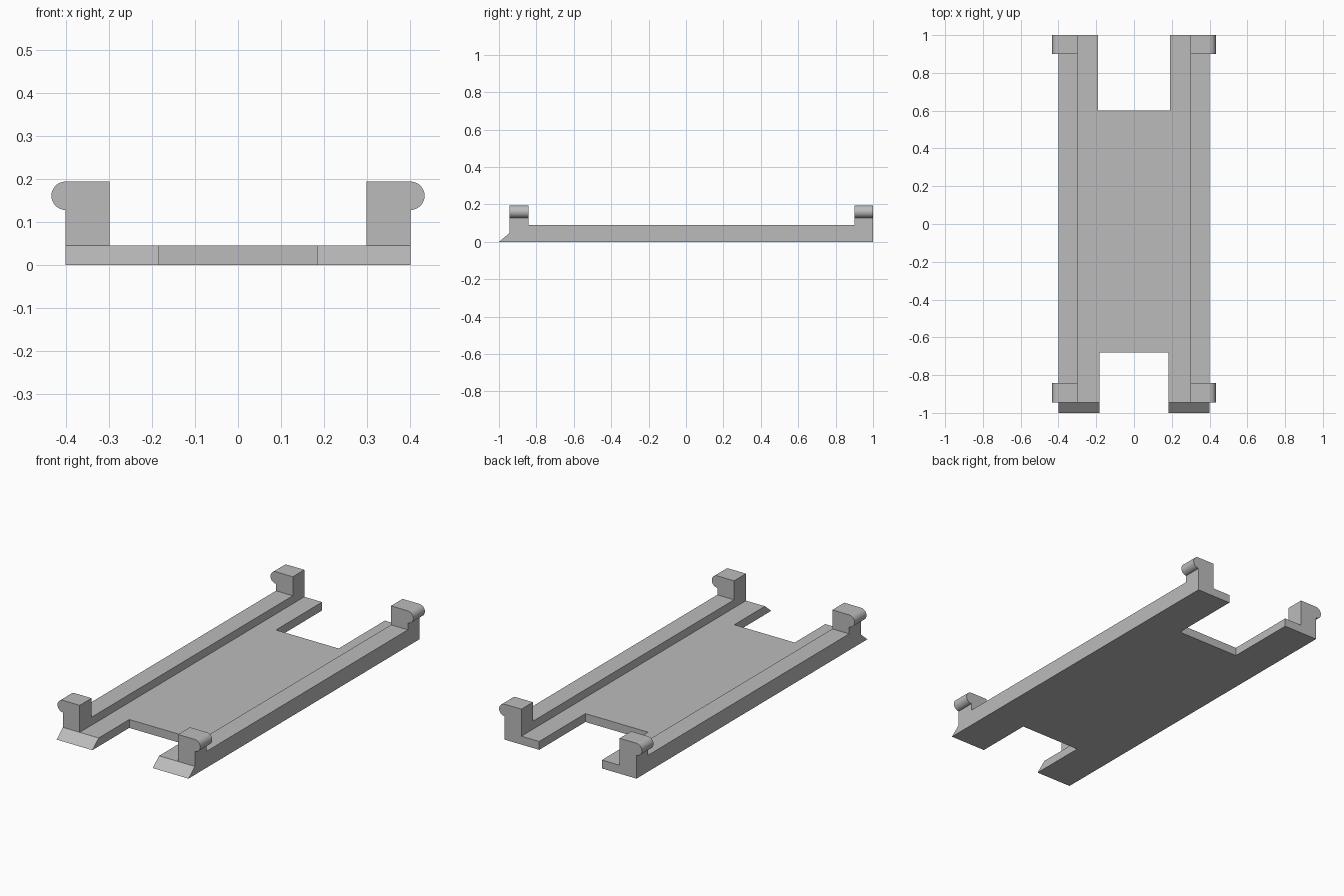
import bpy, bmesh, math
from mathutils import Vector

cube = bpy.data.objects.get("Cube")
if cube:
    bpy.data.objects.remove(cube, do_unlink=True)

grey = bpy.data.materials.new("light grey")
grey.use_nodes = True
grey.diffuse_color = (0.5, 0.5, 0.5, 1)
grey.node_tree.nodes["Principled BSDF"].inputs["Base Color"].default_value = (0.5, 0.5, 0.5, 1)

DECK, RAIL, POST = 0.046, 0.09, 0.194   # heights
INNER, OUTER = 0.298, 0.4               # rail sides
LIP = -0.945                            # top of the front bevel
KNOB = 0.033


def prism(name, points, offset, adjust=None):
    """Extrude a closed outline along offset."""
    bm = bmesh.new()
    face = bm.faces.new([bm.verts.new(p) for p in points])
    ext = bmesh.ops.extrude_face_region(bm, geom=[face])
    top = [v for v in ext["geom"] if isinstance(v, bmesh.types.BMVert)]
    bmesh.ops.translate(bm, verts=top, vec=Vector(offset))
    if adjust:
        for v in top:
            adjust(v)
    bmesh.ops.recalc_face_normals(bm, faces=bm.faces)
    mesh = bpy.data.meshes.new(name)
    bm.to_mesh(mesh)
    bm.free()
    mesh.materials.append(grey)
    obj = bpy.data.objects.new(name, mesh)
    bpy.context.collection.objects.link(obj)
    return obj


def bevel_front(v):
    if v.co.y < LIP:
        v.co.y = LIP


# Deck with a notch at each end and a sloping front edge
half = [(INNER, -1), (0.183, -1), (0.183, -0.68)]
back = [(0.19, 0.6), (0.19, 1), (INNER, 1)]
right = half + [(-x, y) for x, y in reversed(half)]
left = [(-x, y) for x, y in reversed(back)] + back
prism("deck", [(x, y, 0) for x, y in right + left], (0, 0, DECK), bevel_front)

# Side rails with a raised post at each end
rail = [(-1, 0), (LIP, DECK), (LIP, POST), (-0.842, POST), (-0.842, RAIL),
        (0.9, RAIL), (0.9, POST), (1, POST), (1, 0)]

for side, s in (("left", 1), ("right", -1)):
    prism(side + "_rail", [(s * INNER, y, z) for y, z in rail], (s * (OUTER - INNER), 0, 0))

    # Half-round knobs on the outside of the posts
    for end, y0, y1 in (("front", LIP, -0.842), ("back", 0.9, 1)):
        arc = [math.pi * (i / 16 - 0.5) for i in range(17)]
        knob = prism(f"{end}_{side}_knob",
                     [(s * (OUTER + KNOB * math.cos(a)), y0, POST - KNOB + KNOB * math.sin(a))
                      for a in arc], (0, y1 - y0, 0))
        bpy.ops.object.select_all(action="DESELECT")
        knob.select_set(True)
        bpy.context.view_layer.objects.active = knob
        bpy.ops.object.shade_smooth_by_angle(angle=math.radians(30))
